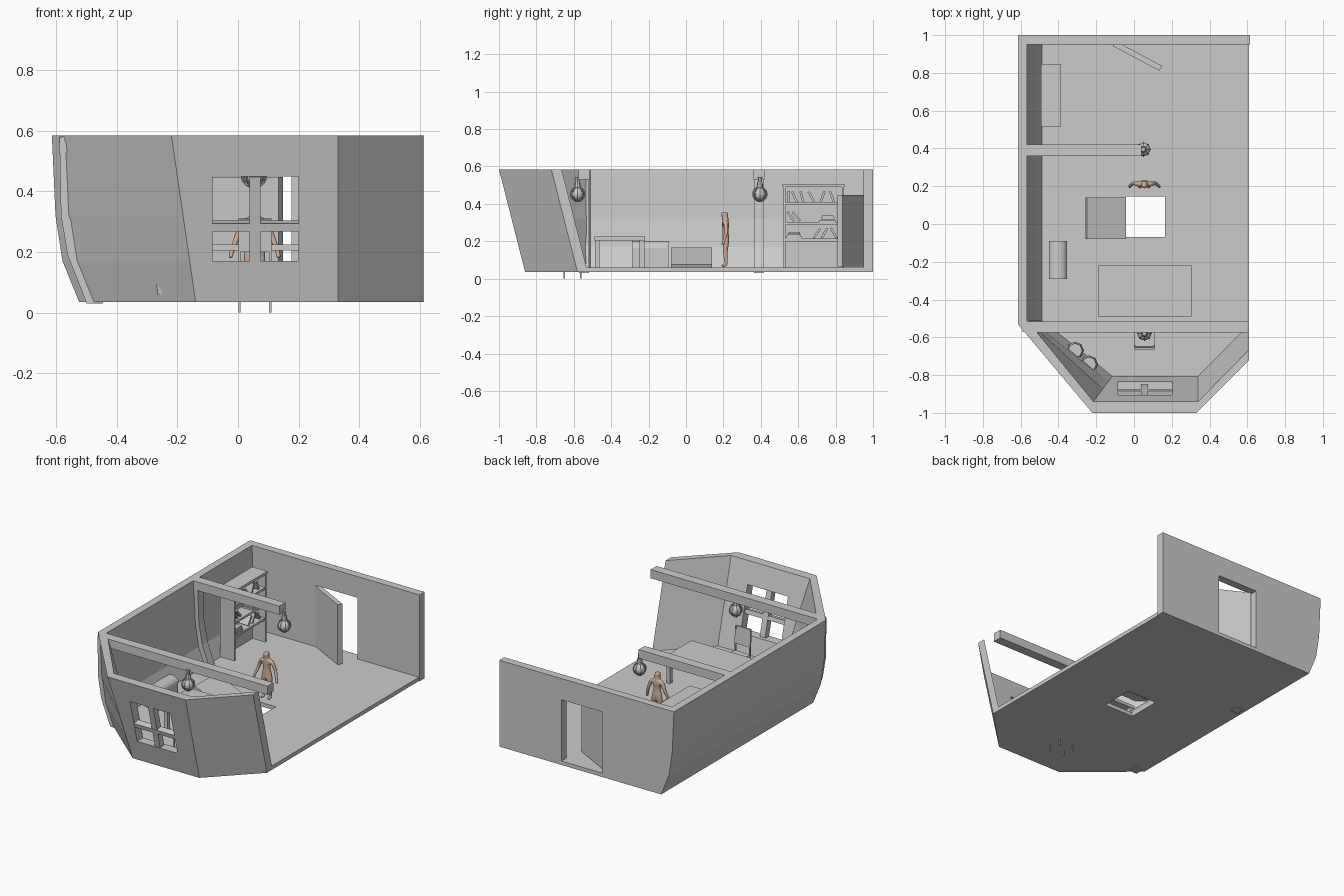
import bpy, bmesh, math
from mathutils import Vector, Euler

if "Cube" in bpy.data.objects:
    bpy.data.objects.remove(bpy.data.objects["Cube"])


def mesh(name, verts, faces):
    me = bpy.data.meshes.new(name)
    me.from_pydata(verts, [], faces)
    bm = bmesh.new()
    bm.from_mesh(me)
    bmesh.ops.recalc_face_normals(bm, faces=bm.faces)
    bm.to_mesh(me)
    bm.free()
    ob = bpy.data.objects.new(name, me)
    bpy.context.collection.objects.link(ob)
    return ob


def box(name, x, y, z, rot=(0, 0, 0)):
    """Box from (min, max) ranges, turned about its own centre (degrees)."""
    c = Vector((sum(x) / 2, sum(y) / 2, sum(z) / 2))
    v = [Vector((a, b, d)) - c for a in x for b in y for d in z]
    f = [(0, 1, 3, 2), (4, 6, 7, 5), (0, 4, 5, 1), (2, 3, 7, 6), (0, 2, 6, 4), (1, 5, 7, 3)]
    ob = mesh(name, v, f)
    ob.location = c
    ob.rotation_euler = Euler([math.radians(r) for r in rot])
    return ob


def prism(name, pts, axis, lo, hi):
    """Extrude a 2D outline along axis 'y' (xz outline) or 'z' (xy outline)."""
    put = (lambda p, t: (p[0], t, p[1])) if axis == 'y' else (lambda p, t: (p[0], p[1], t))
    n = len(pts)
    v = [put(p, lo) for p in pts] + [put(p, hi) for p in pts]
    f = [tuple(range(n)), tuple(range(n, 2 * n))]
    f += [(i, (i + 1) % n, (i + 1) % n + n, i + n) for i in range(n)]
    return mesh(name, v, f)


def cyl(name, loc, r, h, sides, r2=None):
    bpy.ops.mesh.primitive_cone_add(vertices=sides, radius1=r, radius2=r if r2 is None else r2,
                                    depth=h, location=loc)
    bpy.context.object.name = name
    return bpy.context.object


def cut(ob, cutter):
    m = ob.modifiers.new("opening", 'BOOLEAN')
    m.operation = 'DIFFERENCE'
    m.solver = 'EXACT'
    m.object = cutter
    cutter.hide_render = True
    cutter.hide_viewport = True
    cutter.display_type = 'WIRE'


# hull shell: left side and faceted bow, lofted through four levels
Z0, Z1, FLOOR = 0.035, 0.585, 0.06
SIDE = [(Z1, -0.615), (0.32, -0.603), (0.17, -0.58), (Z0, -0.525)]
verts, faces = [], []
for z, x in SIDE:
    t = (z - Z0) / (Z1 - Z0)
    d = 0.14 * (1 - t)
    outer = [(x, 0.99), (x, -0.53), (-0.14 - 0.08 * t, -1 + d), (0.33, -1 + d), (0.61, -0.72 + d)]
    inner = [(x + 0.048, 0.99), (x + 0.048, -0.51), (-0.11 - 0.105 * t, -0.94 + d),
             (0.34, -0.94 + d), (0.61, -0.665 + d)]
    verts += [(p[0], p[1], z) for p in outer + inner]
for k in range(3):
    a, b = 10 * k, 10 * k + 10
    for i in range(4):
        faces += [(a + i, a + i + 1, b + i + 1, b + i),
                  (a + i + 5, b + i + 5, b + i + 6, a + i + 6)]
    for i in (0, 4):
        faces.append((a + i, b + i, b + i + 5, a + i + 5))
for a in (0, 30):
    faces += [(a + i, a + i + 1, a + i + 6, a + i + 5) for i in range(4)]
hull = mesh("hull_wall", verts, faces)
cut(hull, box("window_cutter", (-0.085, 0.2), (-1.1, -0.75), (0.17, 0.45)))

# window bars, leaning with the bow
lean = math.degrees(math.atan(0.14 / 0.55))
box("window_post", (0.038, 0.075), (-0.925, -0.885), (0.165, 0.457), (lean, 0, 0))
box("window_rail", (-0.087, 0.202), (-0.92, -0.88), (0.272, 0.299), (lean, 0, 0))

# back wall with doorway
back = prism("back_wall", [(x, z) for z, x in SIDE] + [(0.615, Z0), (0.615, Z1)], 'y', 0.95, 1.0)
cut(back, box("door_cutter", (-0.113, 0.177), (0.9, 1.1), (FLOOR, 0.45)))
box("door", (-0.122, 0.158), (0.875, 0.905), (0.065, 0.447), (0, 0, -28))

# floor with hatch opening
floor = prism("floor", [(-0.515, 0.99), (-0.515, -0.525), (-0.135, -0.85), (0.33, -0.85),
                        (0.61, -0.57), (0.61, 0.99)], 'z', Z0, FLOOR)
cut(floor, box("hatch_cutter", (-0.045, 0.165), (-0.07, 0.145), (-0.1, 0.2)))
box("hatch_lid", (-0.262, -0.038), (-0.08, 0.14), (0.103, 0.123), (0, 24, 0))

# ribs and ceiling beams
RIB = [(-0.59, 0.58), (-0.585, 0.32), (-0.563, 0.19), (-0.5, 0.03),
       (-0.445, 0.03), (-0.505, 0.19), (-0.53, 0.32), (-0.54, 0.58)]
for tag, y, x_end in (("front", -0.545, 0.61), ("rear", 0.39, 0.04)):
    prism(tag + "_rib", RIB, 'y', y - 0.027, y + 0.027)
    box(tag + "_beam", (-0.58, x_end), (y - 0.03, y + 0.03), (0.53, Z1))


# hanging lamps: globe in a cage of rings
def lamp(tag, x, y, z=0.452):
    bpy.ops.mesh.primitive_uv_sphere_add(segments=16, ring_count=10, radius=0.036, location=(x, y, z))
    bpy.context.object.name = tag + "_lamp_globe"
    bpy.ops.object.shade_smooth()
    for i in range(4):
        bpy.ops.mesh.primitive_torus_add(major_radius=0.038, minor_radius=0.003, major_segments=20,
                                         minor_segments=5, location=(x, y, z),
                                         rotation=(math.pi / 2, 0, i * math.pi / 4))
        bpy.context.object.name = tag + "_lamp_ring"
    cyl(tag + "_lamp_cap", (x, y, z + 0.05), 0.018, 0.03, 8, 0.014)
    cyl(tag + "_lamp_hanger", (x, y, z + 0.075), 0.011, 0.035, 8)
    cyl(tag + "_lamp_base", (x, y, z - 0.038), 0.012, 0.01, 8)


lamp("front", 0.055, -0.58)
lamp("rear", 0.05, 0.395)

# table
box("table_top", (-0.19, 0.305), (-0.49, -0.22), (0.205, 0.225))
for x in (-0.18, 0.27):
    for y in (-0.487, -0.248):
        box("table_leg", (x, x + 0.025), (y, y + 0.025), (FLOOR, 0.207))

# chair, its thin legs running through the floor
box("chair_seat", (0.0, 0.11), (-0.65, -0.555), (0.14, 0.155))
box("chair_back", (0.005, 0.105), (-0.662, -0.65), (0.2, 0.31), (5, 0, 0))
for x in (0.005, 0.107):
    for y in (-0.65, -0.563):
        box("chair_leg", (x - 0.004, x + 0.004), (y - 0.004, y + 0.004), (0.0, 0.145))
    box("chair_post", (x - 0.004, x + 0.004), (-0.658, -0.648), (0.14, 0.31), (3, 0, 0))

# chest with a rounded lid
arc = [(-0.4025 + 0.048 * math.cos(a), 0.165 + 0.037 * math.sin(a))
       for a in [math.pi * i / 8 for i in range(9)]]
prism("chest_lid", arc, 'y', -0.29, -0.09)
box("chest_body", (-0.447, -0.358), (-0.286, -0.094), (FLOOR, 0.167))

# barrels
for x, y in ((-0.312, -0.67), (-0.238, -0.742)):
    cyl("barrel_lower", (x, y, 0.09), 0.038, 0.06, 8, 0.047)
    cyl("barrel_upper", (x, y, 0.15), 0.047, 0.06, 8, 0.038)

# bookshelf
for y in (0.52, 0.833):
    box("shelf_side", (-0.49, -0.39), (y, y + 0.012), (FLOOR, 0.5))
box("shelf_back", (-0.49, -0.48), (0.52, 0.845), (FLOOR, 0.5))
box("shelf_top", (-0.493, -0.387), (0.515, 0.848), (0.49, 0.507))
BOARDS = (0.2, 0.29, 0.395)
for z in BOARDS:
    box("shelf_board", (-0.488, -0.392), (0.53, 0.835), (z, z + 0.014))

# leaning books (board, y, tilt) and flat stacks (board, y, count)
for b, y, tilt in ((2, 0.55, 0), (2, 0.58, 25), (2, 0.62, 15), (2, 0.67, 30), (2, 0.73, -20),
                   (2, 0.78, 20), (1, 0.56, 35), (1, 0.59, 40), (0, 0.7, -35),
                   (0, 0.74, -30), (0, 0.79, 30)):
    z = BOARDS[b] + 0.012
    box("book", (-0.47, -0.405), (y - 0.006, y + 0.006), (z, z + 0.062), (tilt, 0, 0))
for b, y, count in ((1, 0.76, 3), (0, 0.58, 3)):
    for i in range(count):
        z = BOARDS[b] + 0.014 + 0.012 * i
        s = 0.045 - 0.006 * i
        box("flat_book", (-0.47, -0.4), (y - s, y + s * 0.9), (z, z + 0.011))

# figure: skeleton thickened by the skin modifier
pts = [((0, 0.005, 0.215), (0.026, 0.021)), ((0, 0, 0.25), (0.022, 0.017)),
       ((0, 0, 0.29), (0.03, 0.02)), ((0, 0, 0.318), (0.014, 0.013)),
       ((0, -0.003, 0.338), (0.017, 0.02)), ((0, -0.003, 0.358), (0.018, 0.021))]
edges = [(i, i + 1) for i in range(5)]
for s in (-1, 1):
    n = len(pts)
    pts += [((0.038 * s, 0.003, 0.3), (0.013, 0.013)), ((0.058 * s, 0.006, 0.25), (0.01, 0.01)),
            ((0.076 * s, -0.008, 0.2), (0.008, 0.008)), ((0.08 * s, -0.014, 0.18), (0.009, 0.007)),
            ((0.019 * s, 0.003, 0.195), (0.018, 0.02)), ((0.021 * s, 0, 0.14), (0.013, 0.013)),
            ((0.022 * s, 0.006, 0.075), (0.009, 0.009)), ((0.024 * s, -0.02, 0.068), (0.009, 0.008))]
    edges += [(2, n), (n, n + 1), (n + 1, n + 2), (n + 2, n + 3),
              (0, n + 4), (n + 4, n + 5), (n + 5, n + 6), (n + 6, n + 7)]
me = bpy.data.meshes.new("figure")
me.from_pydata([p for p, r in pts], edges, [])
fig = bpy.data.objects.new("figure", me)
bpy.context.collection.objects.link(fig)
fig.location = (0.055, 0.21, 0)
skin = fig.modifiers.new("skin", 'SKIN')
skin.use_smooth_shade = True
for sv, (p, r) in zip(me.skin_vertices[0].data, pts):
    sv.radius = r
me.skin_vertices[0].data[0].use_root = True
fig.modifiers.new("smooth", 'SUBSURF').levels = 2
fig.modifiers["smooth"].render_levels = 2
tone = bpy.data.materials.new("skin_tone")
tone.diffuse_color = (0.62, 0.42, 0.3, 1)
tone.use_nodes = True
tone.node_tree.nodes["Principled BSDF"].inputs["Base Color"].default_value = tone.diffuse_color
me.materials.append(tone)
